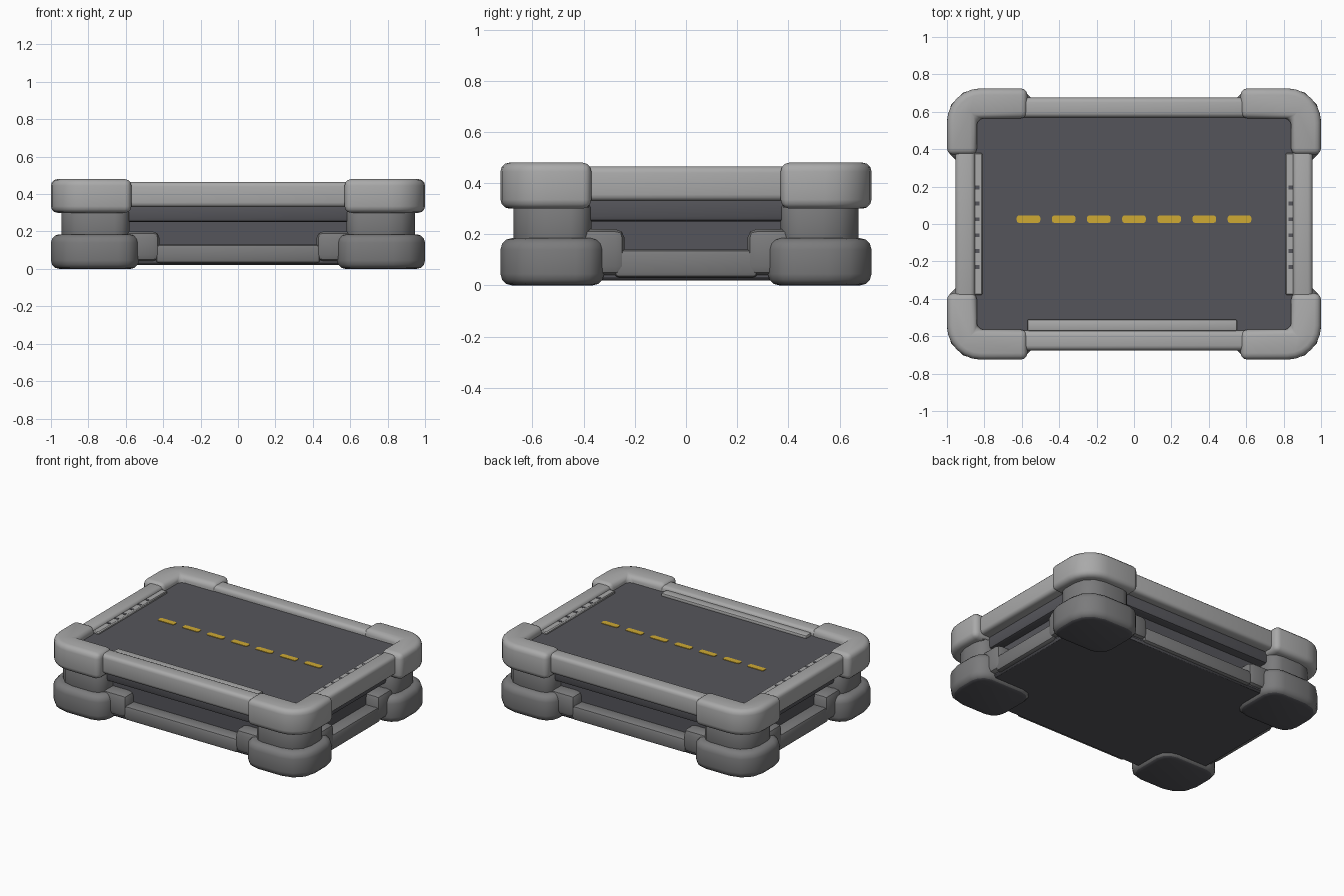
import bpy, bmesh, math

if "Cube" in bpy.data.objects:
    bpy.data.objects.remove(bpy.data.objects["Cube"])


def material(name, rgb):
    m = bpy.data.materials.new(name)
    m.diffuse_color = (*[(c / 255) ** 2.2 for c in rgb], 1)
    m.use_nodes = True
    m.node_tree.nodes["Principled BSDF"].inputs["Base Color"].default_value = m.diffuse_color
    return m


LIGHT = material("light grey", (168, 168, 168))
MID = material("mid grey", (122, 122, 123))
DARK = material("dark grey", (86, 86, 91))
YELLOW = material("line yellow", (205, 168, 55))


def prism(name, outline, z0, z1, mat, bevel=0.0, segs=3, under=None):
    """Extrude an outline between two heights and round its sharp edges."""
    bm = bmesh.new()
    base = bm.faces.new([bm.verts.new((x, y, z0)) for x, y in outline])
    ext = bmesh.ops.extrude_face_region(bm, geom=[base])
    for v in ext["geom"]:
        if isinstance(v, bmesh.types.BMVert):
            v.co.z = z1
    if not any(base in e.link_faces for e in bm.edges):
        bm.faces.new(list(base.verts))
    bmesh.ops.holes_fill(bm, edges=[e for e in bm.edges if e.is_boundary], sides=0)
    bmesh.ops.recalc_face_normals(bm, faces=bm.faces[:])
    if bevel:
        sharp = [e for e in bm.edges if len(e.link_faces) == 2 and e.calc_face_angle() > 0.9]
        bmesh.ops.bevel(bm, geom=sharp, offset=bevel, segments=segs, profile=0.5,
                        affect='EDGES', clamp_overlap=True)
        bmesh.ops.recalc_face_normals(bm, faces=bm.faces[:])
    mesh = bpy.data.meshes.new(name)
    mesh.materials.append(mat)
    if under:
        mesh.materials.append(under)
        for f in bm.faces:
            f.material_index = 1 if f.normal.z < -0.8 else 0
    bm.to_mesh(mesh)
    bm.free()
    ob = bpy.data.objects.new(name, mesh)
    bpy.context.collection.objects.link(ob)
    bpy.ops.object.select_all(action='DESELECT')
    ob.select_set(True)
    bpy.context.view_layer.objects.active = ob
    bpy.ops.object.shade_smooth_by_angle(angle=math.radians(40))
    return ob


def arc(cx, cy, r, a0, n):
    return [(cx + r * math.cos(math.radians(a0 + 90 * i / n)),
             cy + r * math.sin(math.radians(a0 + 90 * i / n))) for i in range(n + 1)]


def rect(x0, x1, y0, y1):
    return [(x0, y0), (x1, y0), (x1, y1), (x0, y1)]


def rounded(x0, x1, y0, y1, r, r_out, n=3):
    return (arc(x1 - r_out, y1 - r_out, r_out, 0, n) + arc(x0 + r, y1 - r, r, 90, n)
            + arc(x0 + r, y0 + r, r, 180, n) + arc(x1 - r, y0 + r, r, 270, n))


# Central body: bottom plate, recessed wall, ledge and deck
prism("bottom_plate", rect(-0.88, 0.88, -0.61, 0.61), 0.02, 0.06, DARK, 0.012, 1)
prism("recessed_core", rect(-0.82, 0.82, -0.55, 0.55), 0.04, 0.30, DARK)
prism("upper_ledge", rect(-0.88, 0.88, -0.61, 0.61), 0.25, 0.36, DARK, 0.02, 2)
prism("deck", rect(-0.86, 0.86, -0.59, 0.59), 0.33, 0.43, DARK)

# Corners: L-shaped cap, neck and foot
cap = arc(0.82, 0.545, 0.18, 0, 6) + [(0.57, 0.725), (0.57, 0.565), (0.84, 0.565),
                                      (0.84, 0.37), (1.0, 0.37)]
foot = rounded(0.53, 1.0, 0.32, 0.725, 0.11, 0.17)
neck = rounded(0.58, 0.945, 0.37, 0.675, 0.08, 0.14)
cap_core = rounded(0.60, 0.96, 0.38, 0.69, 0.05, 0.16)
for sx in (-1, 1):
    for sy in (-1, 1):
        def flip(pts):
            return [(x * sx, y * sy) for x, y in pts]
        tag = ("front" if sy < 0 else "back") + ("_left" if sx < 0 else "_right")
        prism(tag + "_corner_cap", flip(cap), 0.30, 0.48, LIGHT, 0.035)
        prism(tag + "_cap_underside", flip(cap_core), 0.305, 0.40, MID)
        prism(tag + "_neck", flip(neck), 0.15, 0.32, MID, 0.015, 2)
        prism(tag + "_foot", flip(foot), 0.0, 0.185, MID, 0.045, 3, DARK)
        # Braces where the feet run into the body
        prism(tag + "_long_brace", flip(rect(0.42, 0.62, 0.50, 0.64)), 0.04, 0.20, MID, 0.035, 2)
        prism(tag + "_short_brace", flip(rect(0.76, 0.92, 0.24, 0.42)), 0.04, 0.22, MID, 0.035, 2)

# Rails between the corners
for s, tag in ((-1, "front"), (1, "back")):
    y0, y1 = sorted((s * 0.57, s * 0.675))
    prism(tag + "_top_rail", rect(-0.62, 0.62, y0, y1), 0.33, 0.465, LIGHT, 0.025)
    y0, y1 = sorted((s * 0.53, s * 0.635))
    prism(tag + "_lower_rail", rect(-0.44, 0.44, y0, y1), 0.03, 0.13, MID, 0.02, 2)
for s, tag in ((-1, "left"), (1, "right")):
    x0, x1 = sorted((s * 0.85, s * 0.955))
    prism(tag + "_top_rail", rect(x0, x1, -0.42, 0.42), 0.33, 0.465, LIGHT, 0.025)
    x0, x1 = sorted((s * 0.80, s * 0.91))
    prism(tag + "_lower_rail", rect(x0, x1, -0.28, 0.28), 0.03, 0.14, MID, 0.02, 2)
    # Inner trim strip with small dark notches
    x0, x1 = sorted((s * 0.81, s * 0.862))
    prism(tag + "_inner_trim", rect(x0, x1, -0.38, 0.38), 0.42, 0.445, LIGHT, 0.006, 1)
    for i in range(6):
        y = -0.24 + i * 0.085
        x0, x1 = sorted((s * 0.825, s * 0.85))
        prism(tag + "_trim_notch", rect(x0, x1, y, y + 0.02), 0.441, 0.447, DARK)
prism("front_inner_trim", rect(-0.57, 0.55, -0.572, -0.51), 0.42, 0.45, LIGHT, 0.008, 2)

# Dashed centre line
for i in range(7):
    x = (i - 3) * 0.188
    prism("line_dash", rounded(x - 0.063, x + 0.063, 0.006, 0.046, 0.012, 0.012, 2),
          0.428, 0.434, YELLOW)
